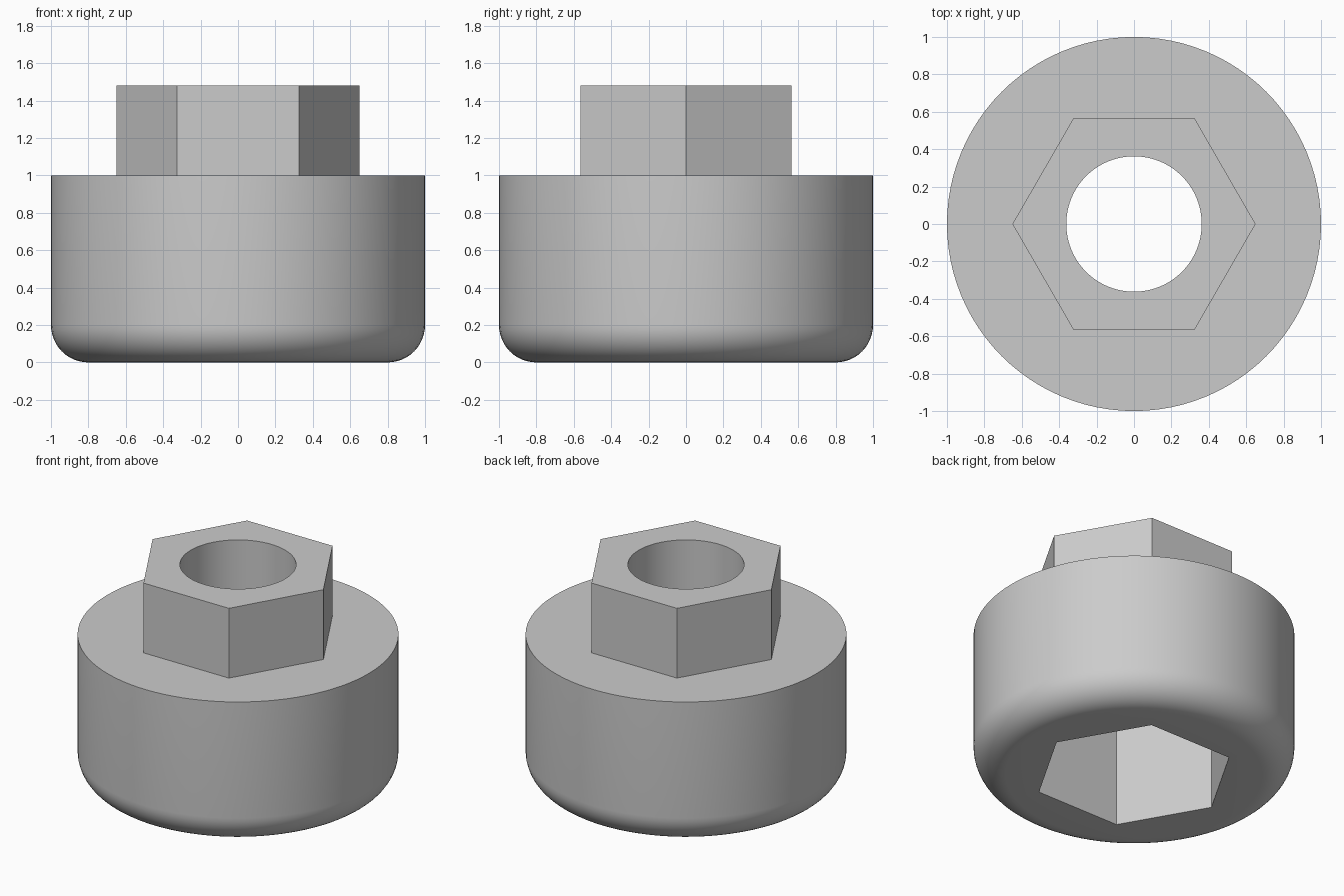
import bpy, bmesh
from math import pi, cos, sin, radians

cube = bpy.data.objects.get("Cube")
if cube:
    bpy.data.objects.remove(cube, do_unlink=True)

SEGMENTS = 96          # divisible by six so the hexagon corners are exact
BODY_RADIUS = 1.0
BODY_HEIGHT = 1.0
FILLET = 0.2
HEX_RADIUS = 0.65
HEX_TOP = 1.48
SOCKET_RADIUS = 0.63
SOCKET_DEPTH = 0.8
HOLE_RADIUS = 0.362

# Plain grey material
grey = bpy.data.materials.new("plain grey")
grey.use_nodes = True
colour = (0.6, 0.6, 0.6, 1)
grey.diffuse_color = colour
grey.node_tree.nodes["Principled BSDF"].inputs["Base Color"].default_value = colour

bm = bmesh.new()


def ring(radius, z, hexagonal=False):
    """Ring of vertices on a circle, or on a hexagon with corners on the x axis."""
    verts = []
    for i in range(SEGMENTS):
        a = 2 * pi * i / SEGMENTS
        r = radius
        if hexagonal:
            r *= cos(pi / 6) / cos(a % (pi / 3) - pi / 6)
        verts.append(bm.verts.new((r * cos(a), r * sin(a), z)))
    return verts


# Hexagonal boss with its round hole
rings = [ring(HOLE_RADIUS, HEX_TOP),
         ring(HEX_RADIUS, HEX_TOP, True),
         ring(HEX_RADIUS, BODY_HEIGHT, True),
         ring(BODY_RADIUS, BODY_HEIGHT)]

# Round body wall and rounded lower edge
STEPS = 12
for k in range(STEPS + 1):
    a = pi / 2 * k / STEPS
    rings.append(ring(BODY_RADIUS - FILLET * (1 - cos(a)), FILLET * (1 - sin(a))))

# Hexagonal socket in the underside, meeting the hole
rings += [ring(SOCKET_RADIUS, 0, True),
          ring(SOCKET_RADIUS, SOCKET_DEPTH, True),
          ring(HOLE_RADIUS, SOCKET_DEPTH)]

# Skin the rings into one closed solid
for lower, upper in zip(rings, rings[1:] + rings[:1]):
    for i in range(SEGMENTS):
        j = (i + 1) % SEGMENTS
        bm.faces.new((lower[i], lower[j], upper[j], upper[i]))
bmesh.ops.recalc_face_normals(bm, faces=bm.faces)

mesh = bpy.data.meshes.new("hex_socket_adapter")
bm.to_mesh(mesh)
bm.free()
mesh.materials.append(grey)
adapter = bpy.data.objects.new("hex_socket_adapter", mesh)
bpy.context.collection.objects.link(adapter)

# Smooth the round walls and keep the corners sharp
bpy.ops.object.select_all(action='DESELECT')
adapter.select_set(True)
bpy.context.view_layer.objects.active = adapter
bpy.ops.object.shade_smooth_by_angle(angle=radians(30))
